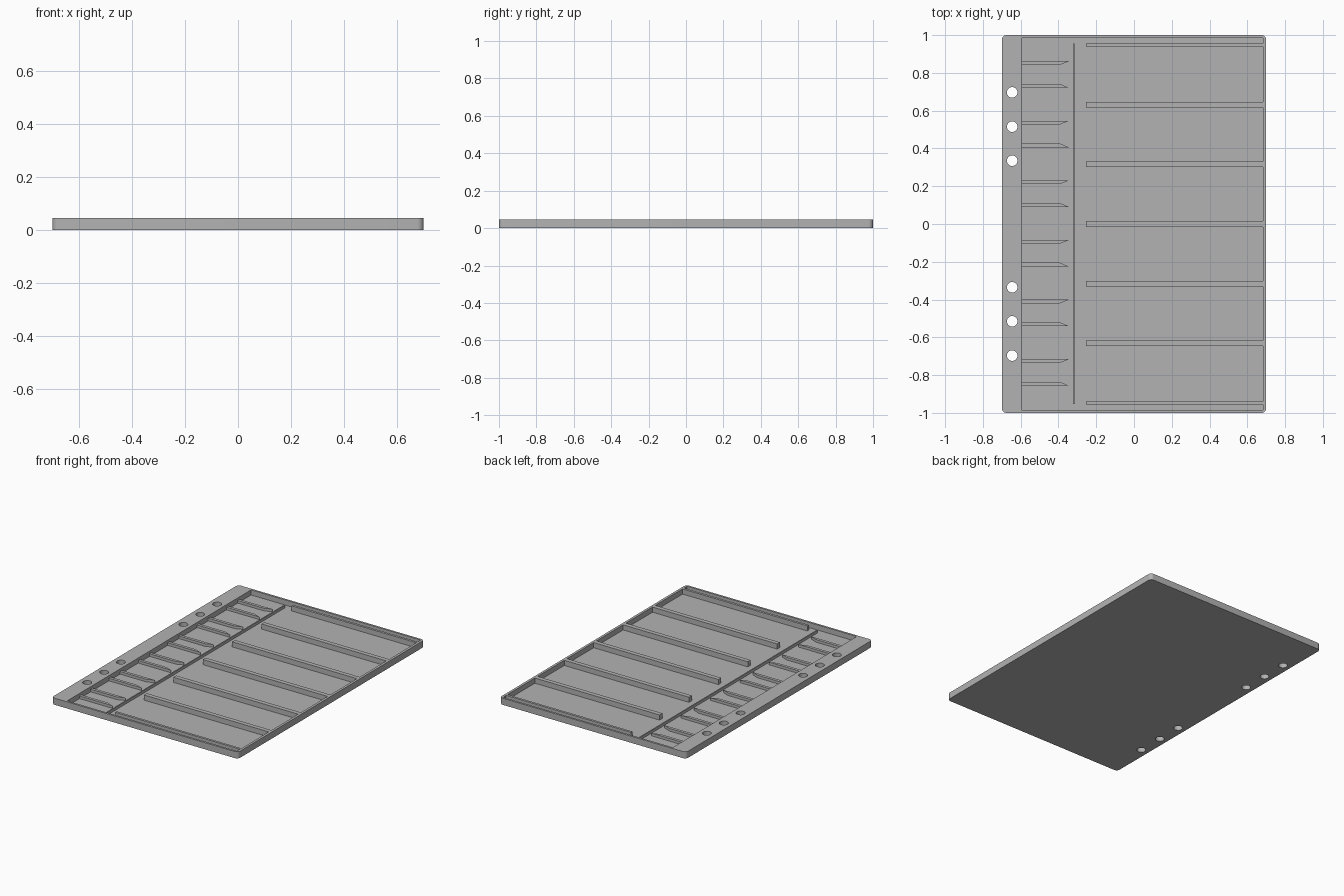
import bpy, bmesh, math

cube = bpy.data.objects.get("Cube")
if cube:
    bpy.data.objects.remove(cube, do_unlink=True)

HEIGHT, FLOOR, LOW = 0.045, 0.01, 0.028
POCKET_L, POCKET_R, POCKET_Y = -0.592, 0.683, 0.986

grey = bpy.data.materials.new("grey plastic")
grey.use_nodes = True
colour = (0.45, 0.45, 0.45, 1)
grey.diffuse_color = colour
grey.node_tree.nodes["Principled BSDF"].inputs["Base Color"].default_value = colour


def prism(name, outline, z0, z1):
    """Extrude a flat outline upwards from z0 to z1."""
    bm = bmesh.new()
    base = bm.faces.new([bm.verts.new((x, y, z0)) for x, y in outline])
    top = bmesh.ops.extrude_face_region(bm, geom=[base])["geom"]
    verts = [v for v in top if isinstance(v, bmesh.types.BMVert)]
    bmesh.ops.translate(bm, verts=verts, vec=(0, 0, z1 - z0))
    bmesh.ops.recalc_face_normals(bm, faces=bm.faces)
    mesh = bpy.data.meshes.new(name)
    bm.to_mesh(mesh)
    bm.free()
    mesh.materials.append(grey)
    obj = bpy.data.objects.new(name, mesh)
    bpy.context.collection.objects.link(obj)
    return obj


def box(name, x0, x1, y0, y1, z0, z1):
    return prism(name, [(x0, y0), (x1, y0), (x1, y1), (x0, y1)], z0, z1)


def arc(cx, cy, r, start, sweep, steps):
    angles = [start + sweep * i / steps for i in range(steps + 1)]
    return [(cx + r * math.cos(a), cy + r * math.sin(a)) for a in angles]


def cut(target, cutter):
    cutter.hide_render = True
    mod = target.modifiers.new("cut", "BOOLEAN")
    mod.operation, mod.solver, mod.object = "DIFFERENCE", "EXACT", cutter
    bpy.context.view_layer.objects.active = target
    bpy.ops.object.modifier_apply(modifier=mod.name)
    bpy.data.objects.remove(cutter, do_unlink=True)


# Tray body with rounded corners
r = 0.025
outline = []
for i, (sx, sy) in enumerate([(1, 1), (-1, 1), (-1, -1), (1, -1)]):
    outline += arc(sx * (0.7 - r), sy * (1 - r), r, i * math.pi / 2, math.pi / 2, 8)
tray = prism("tray", outline, 0, HEIGHT)

# Open pocket and binder holes
cut(tray, box("pocket_cutter", POCKET_L, POCKET_R, -POCKET_Y, POCKET_Y, FLOOR, 0.1))
for y in (0.335, 0.515, 0.697):
    for side in (1, -1):
        ring = arc(-0.645, side * y, 0.028, 0, math.tau, 32)[:-1]
        cut(tray, prism("hole_cutter", ring, -0.1, 0.1))

# Long dividers, thinner at both ends
for i in range(-3, 4):
    half = 0.008 if abs(i) == 3 else 0.015
    y = i * 0.3165 + 0.004 * (abs(i) < 3)
    y = i * 0.3155
    box("long_divider", -0.254, POCKET_R, y - half, y + half, FLOOR - 0.002, HEIGHT)

# Thin wall across the compartments
box("cross_wall", -0.322, -0.314, -0.952, 0.955, FLOOR - 0.002, LOW)

# Pairs of short ribs, chamfered on the inside of each pair
for i in range(6):
    centre = (i - 2.5) * 0.3155 + 0.003
    for side in (1, -1):
        inner, outer = centre + side * 0.05, centre + side * 0.07
        prism("short_rib", [(POCKET_L, inner), (-0.393, inner),
                            (-0.345, outer), (POCKET_L, outer)], FLOOR - 0.002, LOW)

# Smooth rounded corners and holes
bpy.ops.object.select_all(action="DESELECT")
tray.select_set(True)
bpy.context.view_layer.objects.active = tray
bpy.ops.object.shade_smooth_by_angle(angle=math.radians(30))
